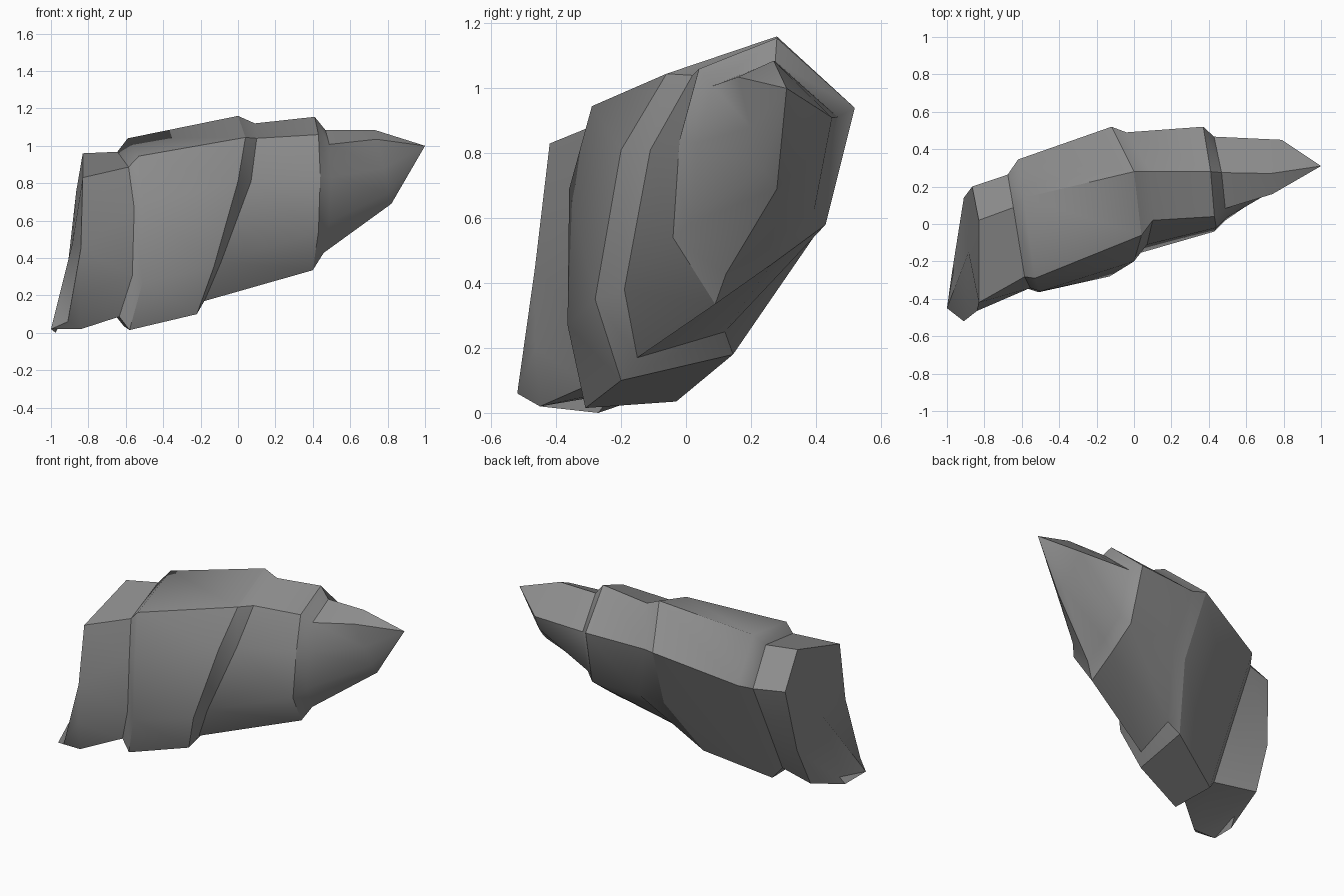
import bpy
import bmesh
from mathutils import Vector

if "Cube" in bpy.data.objects:
    bpy.data.objects.remove(bpy.data.objects["Cube"])

grey = bpy.data.materials.new("stone_grey")
grey.diffuse_color = (0.27, 0.27, 0.27, 1)
grey.use_nodes = True
grey.node_tree.nodes["Principled BSDF"].inputs["Base Color"].default_value = grey.diffuse_color


def ring(*pts):
    return [Vector(p) for p in pts]


def inset(src, scale, offset):
    """Shrink a ring around its centre in y and z, then move it."""
    c = sum(src, Vector()) / len(src)
    return [Vector((p.x, c.y + (p.y - c.y) * scale, c.z + (p.z - c.z) * scale))
            + Vector(offset) for p in src]


def loft(name, rings, start_point=None, end_point=None):
    """Skin rings ordered along +x; optional points close the ends."""
    n = len(rings[0])
    verts = [p for r in rings for p in r]
    faces = []
    for i in range(len(rings) - 1):
        a, b = i * n, (i + 1) * n
        for j in range(n):
            k = (j + 1) % n
            faces.append((a + j, a + k, b + k, b + j))
    if start_point:
        verts.append(Vector(start_point))
        faces += [(len(verts) - 1, (j + 1) % n, j) for j in range(n)]
    if end_point:
        verts.append(Vector(end_point))
        last = (len(rings) - 1) * n
        faces += [(last + j, last + (j + 1) % n, len(verts) - 1) for j in range(n)]
    mesh = bpy.data.meshes.new(name)
    mesh.from_pydata(verts, [], faces)
    # Weld points shared by neighbouring rings
    bm = bmesh.new()
    bm.from_mesh(mesh)
    bmesh.ops.remove_doubles(bm, verts=bm.verts, dist=0.0005)
    bm.to_mesh(mesh)
    bm.free()
    mesh.materials.append(grey)
    obj = bpy.data.objects.new(name, mesh)
    bpy.context.collection.objects.link(obj)
    bpy.ops.object.select_all(action='DESELECT')
    obj.select_set(True)
    bpy.context.view_layer.objects.active = obj
    bpy.ops.object.shade_smooth_by_angle(angle=0.7)


# Rings run from the top, down the front, along the bottom and up the back
root_rim = ring((-.83, .02, .96), (-.83, -.42, .83), (-.84, -.465, .45), (-.845, -.465, .2),
                (-.84, -.45, .02), (-.925, .02, .1), (-.91, .14, .36), (-.865, .2, .757))
body_left = ring((-.59, .14, 1.04), (-.53, -.29, .945), (-.5, -.36, .69), (-.51, -.365, .27),
                 (-.58, -.31, .015), (-.61, -.03, .035), (-.615, .16, .42), (-.62, .345, .79))
body_right = ring((0, .28, 1.16), (.04, -.06, 1.045), (0, -.2, .81), (-.13, -.28, .35),
                  (-.22, -.2, .1), (-.23, .145, .18), (-.09, .36, .54), (-.12, .52, .94))
middle_left = ring((.09, .28, 1.12), (.1, .02, 1.04), (.07, -.11, .81), (-.09, -.19, .38),
                   (-.18, -.15, .17), (-.16, .12, .25), (.05, .42, .58), (-.04, .49, .93))
middle_right = ring((.41, .28, 1.155), (.43, .04, 1.06), (.44, -.02, .84), (.43, -.04, .54),
                    (.4, .09, .335), (.39, .26, .455), (.385, .43, .58), (.37, .52, .94))
tip_middle = ring((.73, .27, 1.085), (.74, .16, 1.035), (.78, .2, .88), (.81, .24, .75),
                  (.82, .28, .69), (.82, .32, .73), (.80, .39, .80), (.79, .45, .91))
neck = inset(body_left, .86, (-.055, -.02, 0))
tip_base = inset(middle_right, .8, (.058, .012, .012))

# The heel flares out from the lower part of the root rim
heel = list(root_rim)
heel[3:6] = ring((-.91, -.52, .06), (-1, -.45, .02), (-.975, -.27, 0))

# Twisted root piece with a hollowed end and pointed heel
loft("root_segment", [heel, root_rim, neck], start_point=(-.885, -.15, .48))
# Large segment with its bevelled left collar
loft("large_segment", [neck, body_left, body_right])
# Middle segment with the slanted groove before it
loft("middle_segment", [body_right, middle_left, middle_right])
# Pointed end with its bevelled base
loft("pointed_tip", [middle_right, tip_base, tip_middle], end_point=(1, .31, 1.0))
